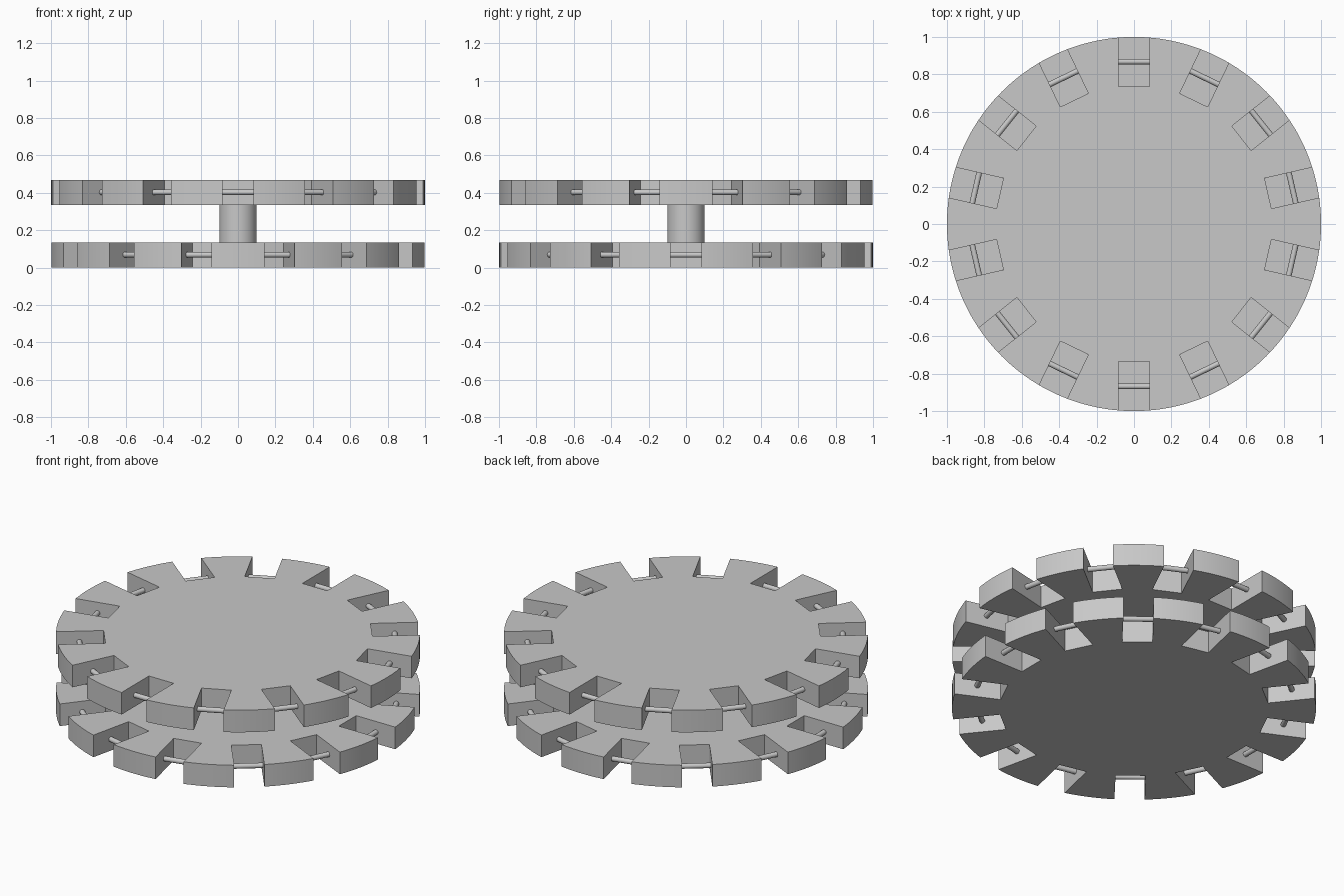
import bpy, bmesh
from math import pi, sin, cos, asin, radians
from mathutils import Vector, Matrix

if "Cube" in bpy.data.objects:
    bpy.data.objects.remove(bpy.data.objects["Cube"], do_unlink=True)

SLOTS = 14
STEP = 2 * pi / SLOTS
HALF_SLOT, SLOT_FLOOR = 0.083, 0.735
THICK, GAP = 0.134, 0.2
PIN_R, PIN_DIST = 0.015, 0.868

grey = bpy.data.materials.new("plain_grey")
grey.use_nodes = True
colour = (0.58, 0.58, 0.58, 1)
grey.diffuse_color = colour
grey.node_tree.nodes["Principled BSDF"].inputs["Base Color"].default_value = colour


def finish(name, bm):
    bmesh.ops.recalc_face_normals(bm, faces=bm.faces)
    mesh = bpy.data.meshes.new(name)
    bm.to_mesh(mesh)
    bm.free()
    obj = bpy.data.objects.new(name, mesh)
    bpy.context.collection.objects.link(obj)
    mesh.materials.append(grey)
    bpy.ops.object.select_all(action='DESELECT')
    obj.select_set(True)
    bpy.context.view_layer.objects.active = obj
    bpy.ops.object.shade_smooth_by_angle(angle=radians(30))
    return obj


# Slotted disc: one outline of slots and rim arcs, extruded upward
def slotted_disc(name, z, start):
    bm = bmesh.new()
    rim_half = asin(HALF_SLOT)
    outline = []
    for k in range(SLOTS):
        a = start + k * STEP
        turn = Matrix.Rotation(a, 3, 'Z')
        for side in (-1, 1):
            outline.append(turn @ Vector((SLOT_FLOOR, side * HALF_SLOT, 0)))
        for i in range(11):
            t = a + rim_half + (STEP - 2 * rim_half) * i / 10
            outline.append(Vector((cos(t), sin(t), 0)))
    face = bm.faces.new([bm.verts.new((p.x, p.y, z)) for p in outline])
    top = bmesh.ops.extrude_face_region(bm, geom=[face], use_keep_orig=True)
    verts = [v for v in top["geom"] if isinstance(v, bmesh.types.BMVert)]
    bmesh.ops.translate(bm, verts=verts, vec=(0, 0, THICK))
    finish(name, bm)


# Ring of round cross pins, one bridging each slot
def pin_ring(name, z, start):
    bm = bmesh.new()
    for k in range(SLOTS):
        place = (Matrix.Rotation(start + k * STEP, 4, 'Z')
                 @ Matrix.Translation((PIN_DIST, 0, z))
                 @ Matrix.Rotation(pi / 2, 4, 'X'))
        bmesh.ops.create_cone(bm, cap_ends=True, segments=20, radius1=PIN_R,
                              radius2=PIN_R, depth=2 * HALF_SLOT + 0.01, matrix=place)
    finish(name, bm)


# The two discs are staggered by half a slot
for level, z, start in (("lower", 0, 0), ("upper", THICK + GAP, pi / 2)):
    slotted_disc(level + "_disc", z, start)
    pin_ring(level + "_pins", z + THICK / 2 + 0.002, start)

# Central hub joining the discs
hub = bmesh.new()
bmesh.ops.create_cone(hub, cap_ends=False, segments=48, radius1=0.1, radius2=0.1,
                      depth=GAP, matrix=Matrix.Translation((0, 0, THICK + GAP / 2)))
finish("hub", hub)
